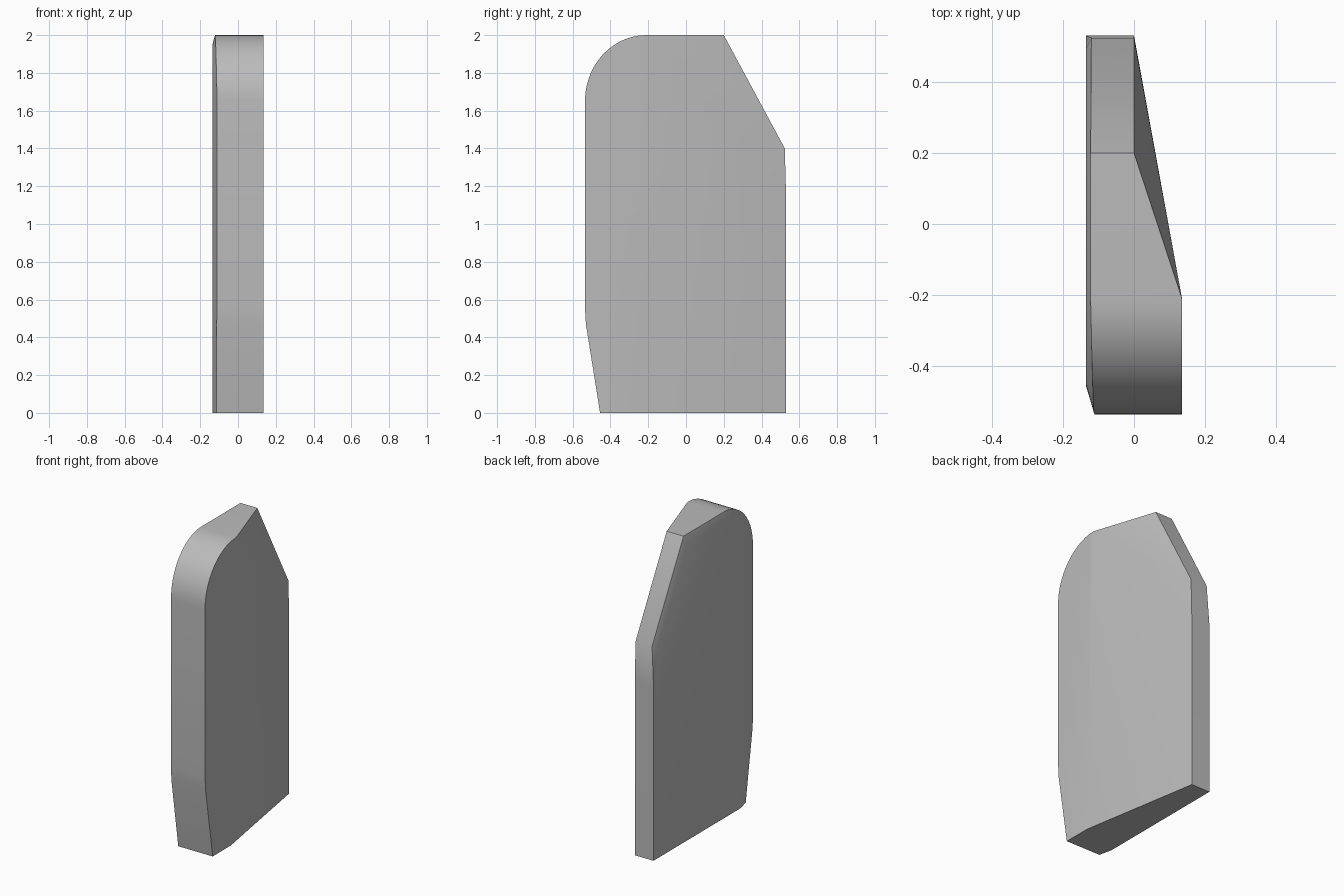
import bpy, bmesh, math

cube = bpy.data.objects.get("Cube")
if cube:
    bpy.data.objects.remove(cube)

BACK_X, FULL_X = -0.135, 0.135

# Outline rows: y, z, inset y, inset z, bevel depth, x on the tapered side
lower_front = [(-0.455, 0, 0.085, 0, 0.02, FULL_X),
               (-0.53, 0.47, 0.08, 0, 0.022, FULL_X),
               (-0.535, 0.56, 0.08, 0, 0.024, FULL_X)]
arc = []
STEPS = 14
for i in range(STEPS + 1):
    t = i / STEPS
    a = t * math.pi / 2
    c, s = math.cos(a), math.sin(a)
    arc.append((-0.21 - 0.325 * c, 1.65 + 0.35 * s,
                0.08 * c, -0.05 * s, 0.024 - 0.011 * t, FULL_X))
rear = [(0.2, 2, -0.02, -0.05, 0.013, 0),
        (0.523, 1.4, -0.03, -0.03, 0.015, 0),
        (0.53, 1.14, 0, 0, 0, 0),
        (0.53, 0, 0, 0, 0, 0),
        (-0.27, 0, 0, 0, 0, FULL_X)]
outline = lower_front + arc + rear
n = len(outline)

# Three loops: inset flat side, bevel edge, tapered side
bm = bmesh.new()
flat = [bm.verts.new((BACK_X, y + dy, z + dz)) for y, z, dy, dz, d, x in outline]
edge = [bm.verts.new((BACK_X + d, y, z)) for y, z, dy, dz, d, x in outline]
side = [bm.verts.new((x, y, z)) for y, z, dy, dz, d, x in outline]

bm.faces.new(flat)
for low, high in ((flat, edge), (edge, side)):
    for i in range(n):
        j = (i + 1) % n
        bm.faces.new((low[i], low[j], high[j], high[i]))

# Flat front part of the tapered side, then its sloping facets
top_bend = len(lower_front) + STEPS
peak, shoulder, mid, heel, low_bend = side[top_bend + 1:]
bm.faces.new(side[:top_bend + 1] + [low_bend])
bm.faces.new((side[top_bend], peak, shoulder))
bm.faces.new((side[top_bend], shoulder, mid))
bm.faces.new((side[top_bend], mid, heel))
bm.faces.new((side[top_bend], heel, low_bend))

bmesh.ops.remove_doubles(bm, verts=bm.verts, dist=0.0001)
bmesh.ops.recalc_face_normals(bm, faces=bm.faces)
mesh = bpy.data.meshes.new("tapered_panel")
bm.to_mesh(mesh)
bm.free()

panel = bpy.data.objects.new("tapered_panel", mesh)
bpy.context.collection.objects.link(panel)

# Plain grey finish
grey = bpy.data.materials.new("plain_grey")
grey.use_nodes = True
colour = (0.5, 0.5, 0.5, 1)
grey.diffuse_color = colour
grey.node_tree.nodes["Principled BSDF"].inputs["Base Color"].default_value = colour
mesh.materials.append(grey)

bpy.ops.object.select_all(action='DESELECT')
panel.select_set(True)
bpy.context.view_layer.objects.active = panel
bpy.ops.object.shade_smooth_by_angle(angle=math.radians(30))
